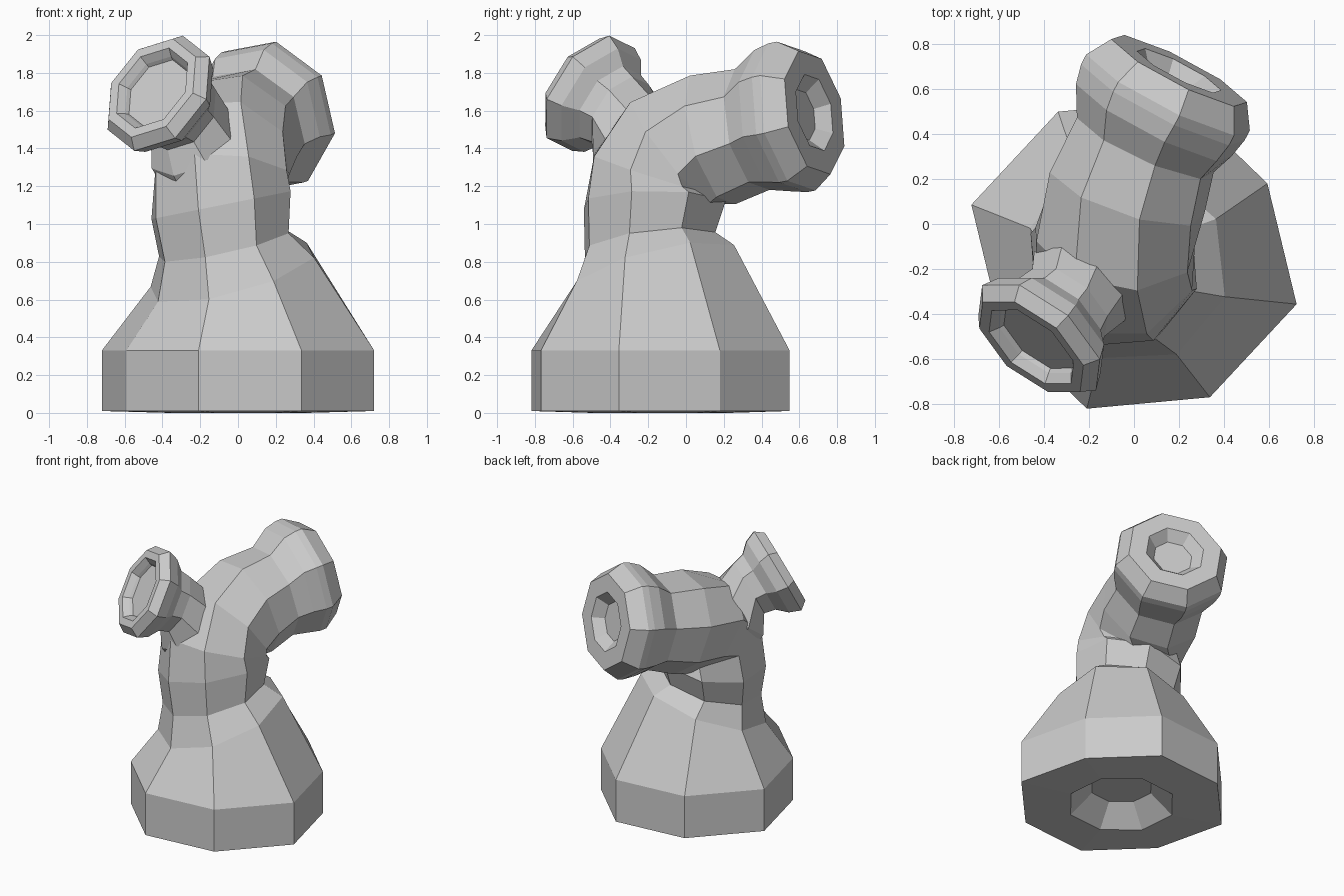
import bpy, bmesh, math
from mathutils import Vector

cube = bpy.data.objects.get("Cube")
if cube:
    bpy.data.objects.remove(cube, do_unlink=True)

SIDES = 8

grey = bpy.data.materials.new("light grey")
grey.use_nodes = True
grey.diffuse_color = (0.6, 0.6, 0.6, 1)
grey.node_tree.nodes["Principled BSDF"].inputs["Base Color"].default_value = (0.6, 0.6, 0.6, 1)


def loft(name, rings):
    """Skin a flat-shaded tube through octagons: (centre, normal, radii, first corner angle).
    The radii repeat around the ring."""
    bm = bmesh.new()
    loops = []
    for centre, normal, radii, spin in rings:
        n = Vector(normal).normalized()
        u = Vector((1, 0, 0))
        u = (u - n * u.dot(n)).normalized()
        v = n.cross(u)
        loop = []
        for i in range(SIDES):
            a = math.radians(spin) + i * math.tau / SIDES
            r = radii[i % len(radii)]
            loop.append(bm.verts.new(Vector(centre) + r * (u * math.cos(a) + v * math.sin(a))))
        loops.append(loop)
    for low, high in zip(loops, loops[1:]):
        for i in range(SIDES):
            j = (i + 1) % SIDES
            bm.faces.new((low[i], low[j], high[j], high[i]))
    bm.faces.new(loops[0][::-1])
    bm.faces.new(loops[-1])
    bmesh.ops.recalc_face_normals(bm, faces=bm.faces)
    mesh = bpy.data.meshes.new(name)
    bm.to_mesh(mesh)
    bm.free()
    mesh.materials.append(grey)
    obj = bpy.data.objects.new(name, mesh)
    bpy.context.collection.objects.link(obj)
    return obj


def mouth(centre, normal, spin, profile):
    """Rings of a flared end, as (distance along the axis, radius)."""
    n = Vector(normal).normalized()
    return [(Vector(centre) + n * d, normal, [r], spin) for d, r in profile]


up = (0, 0, 1)
base = (0, -0.135)
base_radii = [0.754, 0.67, 0.715, 0.717]

# Base with a recessed underside, neck, and the elbow into the rear pipe
trunk = [
    ((*base, 0.14), up, [0.22], -17),
    ((*base, 0.0), up, [0.38], -17),
    ((*base, 0.01), up, base_radii, -17),
    ((*base, 0.33), up, base_radii, -17),
    ((-0.03, -0.17, 0.745), (-0.27, -0.26, 1), [0.465], -16),
    ((-0.075, -0.19, 0.89), (-0.22, -0.13, 1), [0.365], -16),
    ((-0.09, -0.165, 1.10), (-0.2, 0, 1), [0.395], -18),
    ((-0.09, -0.155, 1.26), (0.05, 0.3, 0.95), [0.375], -22),
    ((-0.08, -0.06, 1.375), (0.15, 0.75, 0.6), [0.37], -30),
    ((-0.03, 0.14, 1.445), (0.3, 0.9, 0.27), [0.365], -36),
    ((0.05, 0.35, 1.5), (0.4, 0.88, 0.2), [0.335], -37),
]
rear_profile = [(-0.25, 0.39), (-0.16, 0.41), (-0.11, 0.41), (0, 0.34), (0, 0.21), (-0.07, 0.14)]
trunk += mouth((0.2, 0.68, 1.59), (0.45, 0.88, 0.17), -37, rear_profile)
loft("trunk_and_rear_pipe", trunk)

# Front pipe, rooted inside the trunk
front_pipe = [
    ((-0.2, -0.21, 1.22), (-0.2, -0.35, 0.9), [0.19], -27),
    ((-0.235, -0.27, 1.42), (-0.4, -0.5, 0.75), [0.255], -27),
]
front_profile = [(-0.29, 0.22), (-0.21, 0.24), (-0.14, 0.31), (-0.06, 0.345), (0, 0.295),
                 (0, 0.24), (-0.04, 0.21), (-0.06, 0.2)]
front_pipe += mouth((-0.455, -0.545, 1.72), (-0.57, -0.68, 0.46), -27, front_profile)
loft("front_pipe", front_pipe)
